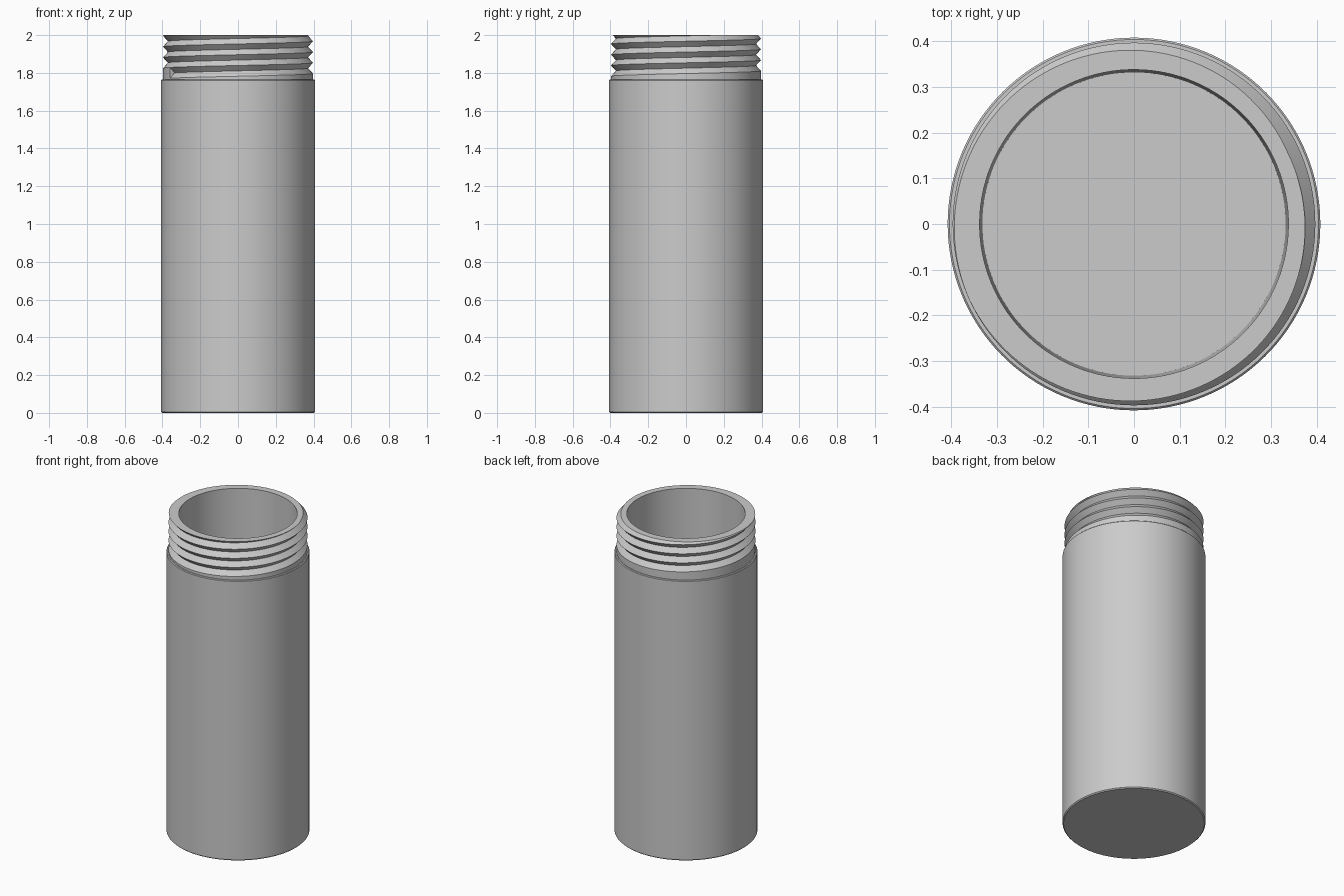
import bpy, bmesh, math

if "Cube" in bpy.data.objects:
    bpy.data.objects.remove(bpy.data.objects["Cube"])

SEG = 128
START = math.radians(205)       # where the thread groove begins
TURNS = 4
Z_SHOULDER, Z_GROOVE, Z_TOP = 1.765, 1.772, 2.0
PITCH = (Z_TOP - Z_GROOVE) / TURNS
R_BODY, R_CREST, R_ROOT = 0.408, 0.397, 0.371
R_MOUTH, R_FLOOR, Z_FLOOR = 0.338, 0.332, 0.07

grey = bpy.data.materials.new("plain grey")
grey.diffuse_color = (0.6, 0.6, 0.6, 1)
grey.use_nodes = True
grey.node_tree.nodes["Principled BSDF"].inputs["Base Color"].default_value = grey.diffuse_color


def sweep(name, profile, extra=None):
    """Turn a profile, which may change with the turn fraction, about z."""
    bm = bmesh.new()
    cols = []
    for i in range(SEG + 1):
        f = i / SEG
        a = START + 2 * math.pi * f
        cols.append([bm.verts.new((r * math.cos(a), r * math.sin(a), z))
                     for r, z in profile(f)])
    for c, d in zip(cols, cols[1:]):
        for j in range(len(c) - 1):
            bm.faces.new((c[j], d[j], d[j + 1], c[j + 1]))
    if extra:
        extra(bm, cols)
    bmesh.ops.remove_doubles(bm, verts=bm.verts, dist=1e-5)
    bmesh.ops.dissolve_degenerate(bm, edges=bm.edges, dist=1e-6)
    me = bpy.data.meshes.new(name)
    bm.to_mesh(me)
    bm.free()
    me.materials.append(grey)
    ob = bpy.data.objects.new(name, me)
    bpy.context.collection.objects.link(ob)
    bpy.ops.object.select_all(action='DESELECT')
    ob.select_set(True)
    bpy.context.view_layer.objects.active = ob
    bpy.ops.object.shade_smooth_by_angle(angle=math.radians(25))
    return ob


# Outer body: closed base, small chamfers, ledge below the neck
def body_profile(f):
    return [(0, 0), (R_BODY - 0.006, 0), (R_BODY, 0.006),
            (R_BODY, Z_SHOULDER - 0.004), (R_BODY - 0.004, Z_SHOULDER),
            (R_CREST, Z_SHOULDER)]


# Neck: plain collar, rising V groove cut off at the rim, then the inside
def neck_profile(f):
    base = Z_GROOVE + PITCH * f
    phase = ((Z_TOP - base) / PITCH) % 1
    dip = 1 - abs(2 * phase - 1)
    rim = R_CREST - (R_CREST - R_ROOT) * dip
    pts = [(R_CREST, Z_SHOULDER)]
    for k in range(2 * TURNS + 1):
        z = base + k * PITCH / 2
        r = R_ROOT if k % 2 else R_CREST
        pts.append((r, z) if z < Z_TOP else (rim, Z_TOP))
    return pts + [(R_MOUTH, Z_TOP), (R_FLOOR, Z_FLOOR), (0, Z_FLOOR)]


# Blunt end of the groove
def groove_end(bm, cols):
    bm.faces.new(cols[0][1:4])


sweep("container_body", body_profile)
sweep("threaded_neck_and_inside", neck_profile, groove_end)
